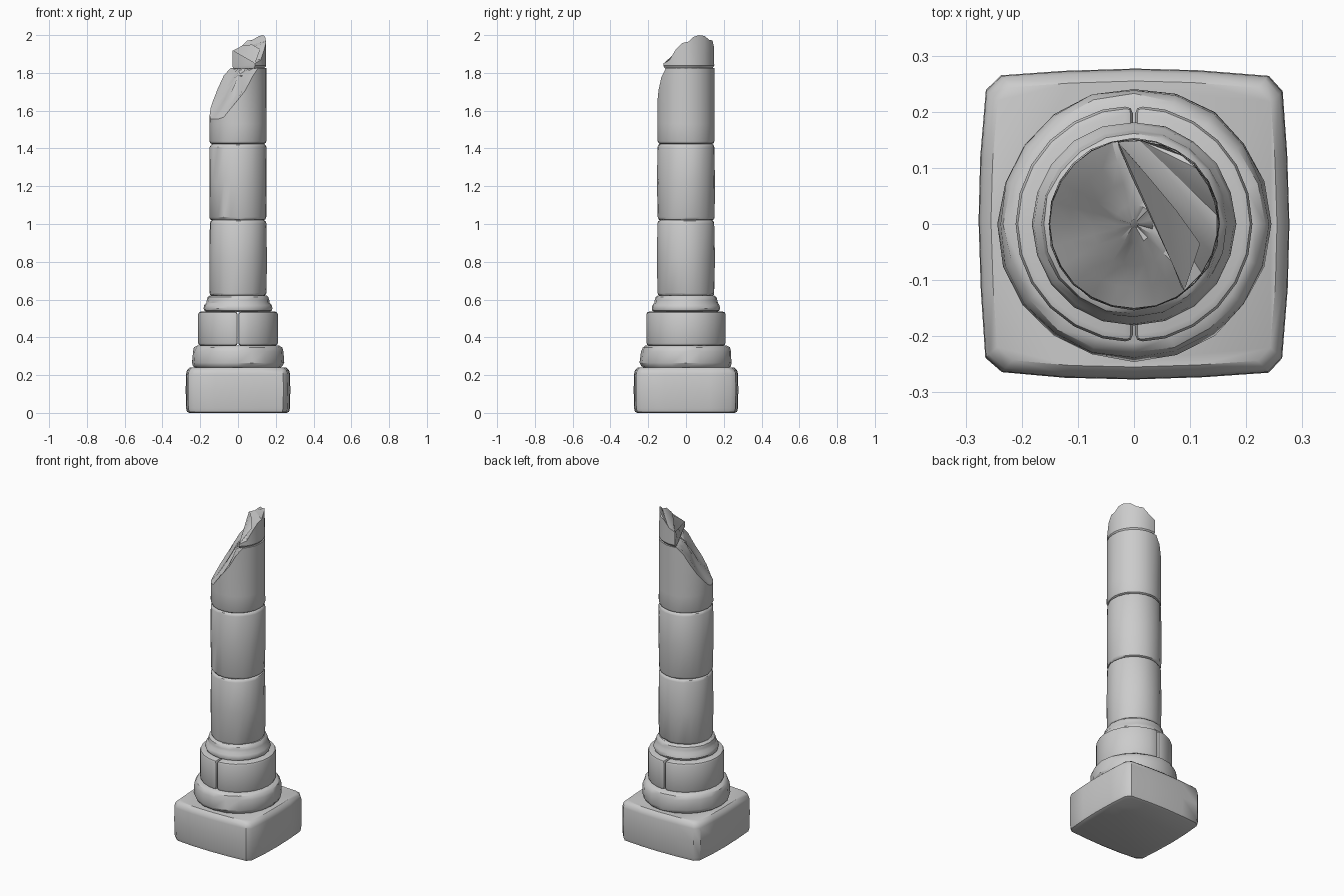
import bpy, bmesh, math, random
from math import cos, sin, pi, radians

if "Cube" in bpy.data.objects:
    bpy.data.objects.remove(bpy.data.objects["Cube"])

random.seed(7)
N = 24


def finish(name, bm, angle=35, bevel=0.0, segs=2):
    bmesh.ops.recalc_face_normals(bm, faces=bm.faces)
    me = bpy.data.meshes.new(name)
    bm.to_mesh(me)
    bm.free()
    ob = bpy.data.objects.new(name, me)
    bpy.context.collection.objects.link(ob)
    bpy.ops.object.select_all(action='DESELECT')
    bpy.context.view_layer.objects.active = ob
    ob.select_set(True)
    if bevel:
        mod = ob.modifiers.new("worn_edges", 'BEVEL')
        mod.width, mod.segments = bevel, segs
        mod.limit_method, mod.angle_limit = 'ANGLE', radians(50)
        bpy.ops.object.modifier_apply(modifier=mod.name)
    bpy.ops.object.shade_smooth_by_angle(angle=radians(angle))
    return ob


def skin(name, loops, **kw):
    """Join stacked closed loops of points and cap both ends."""
    bm = bmesh.new()
    rows = [[bm.verts.new(p) for p in loop] for loop in loops]
    n = len(rows[0])
    for a, b in zip(rows, rows[1:]):
        for i in range(n):
            j = (i + 1) % n
            bm.faces.new((a[i], a[j], b[j], b[i]))
    caps = [bm.faces.new(rows[0][::-1]), bm.faces.new(rows[-1])]
    if kw.pop("triangulate", False):
        bmesh.ops.triangulate(bm, faces=caps)
    return finish(name, bm, **kw)


def ring(r, z, n=N, wear=0.002, chip=0.0):
    """A slightly worn circle, with occasional chipped points."""
    out = []
    for i in range(n):
        a = 2 * pi * i / n
        q = r - random.uniform(0, wear)
        if random.random() < chip:
            q -= 0.007
        out.append((q * cos(a), q * sin(a), z))
    return out


def lathe(name, profile, n=N, wear=0.002, chip=0.1):
    last = len(profile) - 1
    loops = [ring(r, z, n, wear, chip if k in (1, last - 1) else 0)
             for k, (r, z) in enumerate(profile)]
    return skin(name, loops)


# Square plinth with bulging sides and cut corners
outline = []
for k in range(4):
    a = k * pi / 2
    for x, y in ((-0.235, 0.265), (-0.12, 0.273), (0, 0.277), (0.12, 0.274), (0.24, 0.264)):
        x += random.uniform(-0.006, 0.006)
        outline.append((x * cos(a) + y * sin(a), y * cos(a) - x * sin(a)))
skin("plinth", [[(x * s, y * s, z) for x, y in outline]
                for s, z in ((0.93, 0), (0.975, 0.006), (0.993, 0.025), (1, 0.12),
                             (0.995, 0.205), (0.975, 0.226), (0.92, 0.24))], angle=40)

# Lower base ring
lathe("lower_ring", [(0.225, 0.236), (0.239, 0.247), (0.246, 0.265), (0.243, 0.325),
                     (0.234, 0.347), (0.215, 0.358)], n=20, wear=0.006)

# Middle base ring in two halves with a seam at front and back
for side, name in ((1, "middle_ring_right"), (-1, "middle_ring_left")):
    arc = [(side * (0.002 + 0.209 * cos(a)), 0.211 * sin(a))
           for a in (-pi / 2 + pi * i / 12 for i in range(13))]
    skin(name, [[(x, y, z) for x, y in arc] for z in (0.356, 0.536)], bevel=0.014)

# Moulded collar under the shaft
lathe("collar", [(0.165, 0.534), (0.179, 0.541), (0.183, 0.553), (0.179, 0.57),
                 (0.169, 0.583), (0.167, 0.598), (0.163, 0.613), (0.15, 0.622)], n=20, wear=0.003)

# Two whole shaft drums
for name, z0, z1 in (("shaft_drum_lower", 0.62, 1.02), ("shaft_drum_middle", 1.02, 1.424)):
    lathe(name, [(0.139, z0), (0.148, z0 + 0.005), (0.152, z0 + 0.016), (0.154, (z0 + z1) / 2),
                 (0.152, z1 - 0.016), (0.147, z1 - 0.005), (0.139, z1)], wear=0.003)


# Upper drum, sheared off along a rough slope
def slope(x, y):
    s = -(0.91 * x + 0.41 * y)
    rough = 0.012 * sin(41 * x + 2) * cos(35 * y) + random.uniform(-0.006, 0.006)
    return max(1.555, min(1.826, 1.775 - 1.5 * s + 0.2 * y + rough))


loops = [ring(0.139, 1.424), ring(0.148, 1.429), ring(0.152, 1.44), ring(0.152, 1.53)]
for r in (0.151, 0.115, 0.075, 0.035, 0.008):
    loops.append([(x, y, slope(x, y)) for x, y, _ in ring(r, 0, wear=0.001)])
skin("shaft_drum_broken", loops, angle=28)

# Jagged remnant of the topmost drum
rim = [(-53, 1.85), (-36, 1.868), (-21, 1.925), (-8, 1.958), (6, 1.966), (15, 1.99), (27, 2.0),
       (42, 1.995), (55, 1.975), (70, 1.972), (86, 1.935), (101, 1.918)]
foot = [(-0.005, 0.085), (0.035, 0.0), (0.068, -0.07)]
crest = [(0.025, 0.085, 1.945), (0.075, 0.025, 1.95), (0.118, -0.035, 1.925)]


def rim_loop(r, z=None):
    return [(r * cos(radians(a)), r * sin(radians(a)), z or h) for a, h in rim]


skin("top_remnant", [rim_loop(0.14, 1.824) + [(x, y, 1.824) for x, y in foot],
                     rim_loop(0.15, 1.838) + [(x, y, 1.838) for x, y in foot],
                     rim_loop(0.149) + crest], angle=28, triangulate=True)
